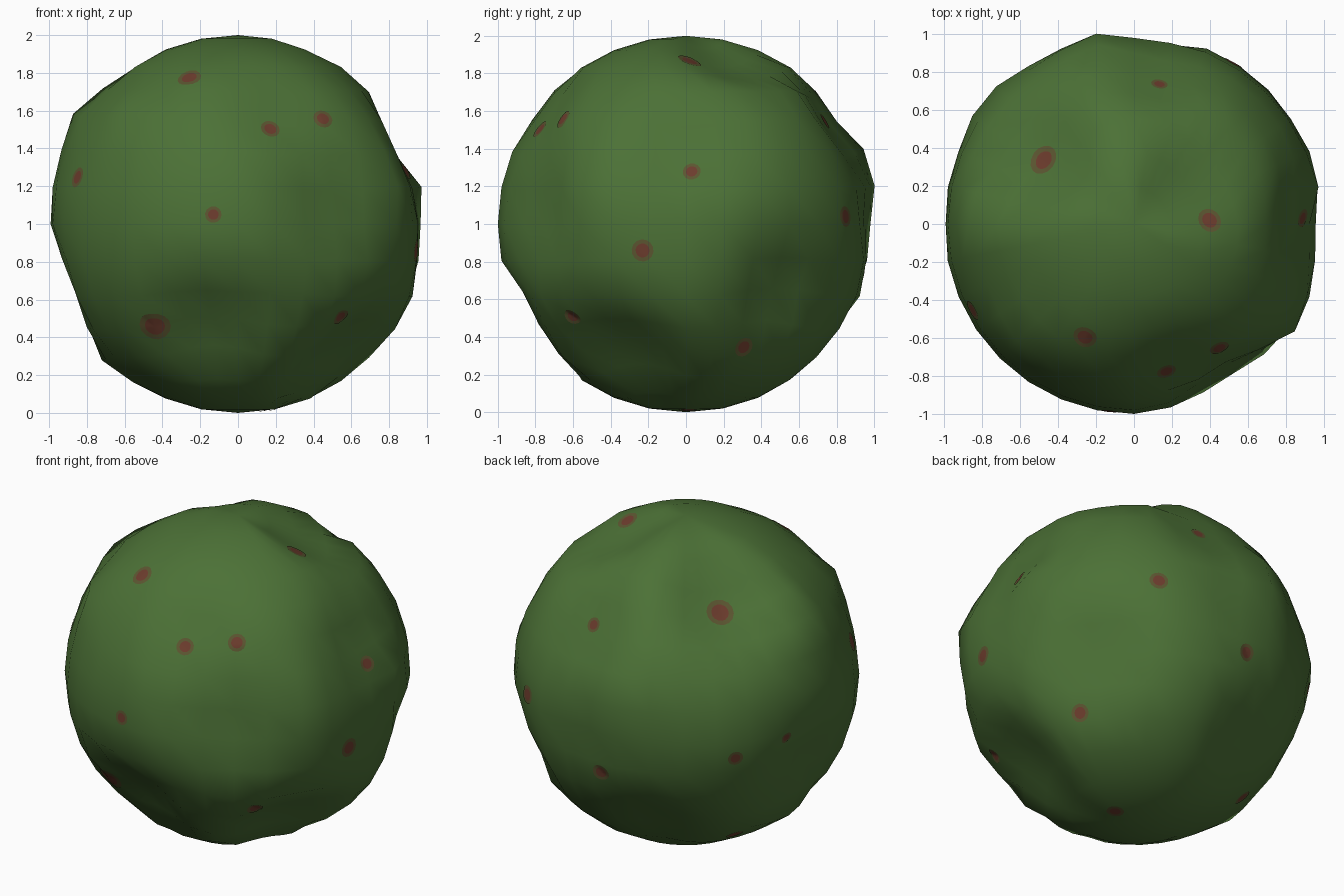
import bpy, bmesh, math
from mathutils import Vector
from mathutils.bvhtree import BVHTree

if "Cube" in bpy.data.objects:
    bpy.data.objects.remove(bpy.data.objects["Cube"])

CENTRE = Vector((0, 0, 1))


def material(name, rgb):
    m = bpy.data.materials.new(name)
    m.diffuse_color = (*rgb, 1)
    m.use_nodes = True
    m.node_tree.nodes["Principled BSDF"].inputs["Base Color"].default_value = m.diffuse_color
    return m


green = material("moss green", (0.072, 0.165, 0.037))
red = material("brick red", (0.150, 0.045, 0.026))
halo = material("olive brown", (0.105, 0.092, 0.030))

# Shallow dents: direction, angular radius, depth
dents = [
    ((-.53, .38, .73), .42, .15),
    ((-.16, -.80, -.56), .41, .12),
    ((.18, -.85, -.44), .30, .05),
    ((.60, -.35, -.72), .45, .13),
    ((.75, .54, -.38), .41, .11),
    ((.50, -.80, .12), .43, .10),
    ((.89, .0, .40), .42, .09),
    ((.34, .24, .90), .36, .10),
    ((.14, .82, .55), .36, .08),
    ((-.93, .05, -.34), .38, .09),
    ((-.25, .73, -.64), .38, .08),
    ((.25, -.78, .57), .34, .07),
    ((.08, 1, -.02), .28, .05),
    ((1, -.03, -.05), .30, .045),
]
# Small raised bumps between the dents: direction, angular radius, height
bumps = [
    ((-.59, -.59, .556), .24, .05),
    ((.80, -.56, .195), .24, .04),
    ((.96, .19, .195), .20, .05),
    ((-.19, .94, .29), .26, .05),
    ((-.83, 0, .556), .24, .05),
    ((-.707, 0, -.707), .24, .02),
    ((-.3, -.6, .74), .24, .02),
    ((-.77, .64, 0), .26, .03),
    ((.56, .63, -.54), .20, .03),
]
dents = [(Vector(d).normalized(), r, h) for d, r, h in dents]
bumps = [(Vector(d).normalized(), r, h) for d, r, h in bumps]


def strongest(n, lumps):
    best = 0
    for d, r, h in lumps:
        t = n.angle(d) / r
        if t < 1:
            best = max(best, h * (1 - t * t) ** 1.2)
    return best


# Ball body: coarse sphere pushed in at the dents and out at the bumps
bm = bmesh.new()
bmesh.ops.create_uvsphere(bm, u_segments=32, v_segments=16, radius=1)
for v in bm.verts:
    n = v.co.normalized()
    v.co = CENTRE + n * (1 - strongest(n, dents) + strongest(n, bumps))
for f in bm.faces:
    f.smooth = True
tree = BVHTree.FromBMesh(bm)
me = bpy.data.meshes.new("ball_body")
bm.to_mesh(me)
bm.free()
me.materials.append(green)
body = bpy.data.objects.new("ball_body", me)
bpy.context.collection.objects.link(body)

# Spots: position relative to the centre, outer radius
spots = [
    (-.26, -.60, .78, .063), (.17, -.77, .50, .055), (.44, -.64, .545, .054),
    (-.86, -.46, .25, .056), (-.13, -.98, .05, .044), (-.42, -.63, -.515, .086),
    (.54, -.60, -.49, .050), (.89, .03, .28, .051), (.94, -.23, -.14, .060),
    (.67, .31, -.66, .053), (.525, .85, .04, .056), (-.48, .34, .64, .094),
    (.39, .02, .85, .065), (.14, .77, .57, .048), (-.06, .96, -.27, .054),
    (-.78, .62, -.10, .045), (-.94, .32, -.05, .037), (-.56, .31, -.77, .052),
    (.15, .01, -.99, .051),
]


def drape(n):
    # Point on the body along a direction, lifted a hair
    hit = tree.ray_cast(CENTRE, n)[0]
    return hit + n * .0035


# Painted spots: red core with a brownish ring, draped on the body
SIDES = 14
bm = bmesh.new()
for x, y, z, size in spots:
    n = Vector((x, y, z)).normalized()
    a = n.orthogonal().normalized()
    b = n.cross(a)
    rings = []
    for k in (.32, .64, 1):
        ring = []
        for i in range(SIDES):
            t = math.tau * i / SIDES
            p = n + (a * math.cos(t) + b * math.sin(t)) * size * k
            ring.append(bm.verts.new(drape(p.normalized())))
        rings.append(ring)
    mid = bm.verts.new(drape(n))
    for i in range(SIDES):
        j = (i + 1) % SIDES
        bm.faces.new((mid, rings[0][i], rings[0][j]))
        for k in (0, 1):
            f = bm.faces.new((rings[k][i], rings[k + 1][i], rings[k + 1][j], rings[k][j]))
            f.material_index = k
for f in bm.faces:
    f.smooth = True
me = bpy.data.meshes.new("spots")
bm.to_mesh(me)
bm.free()
me.materials.append(red)
me.materials.append(halo)
bpy.context.collection.objects.link(bpy.data.objects.new("spots", me))
